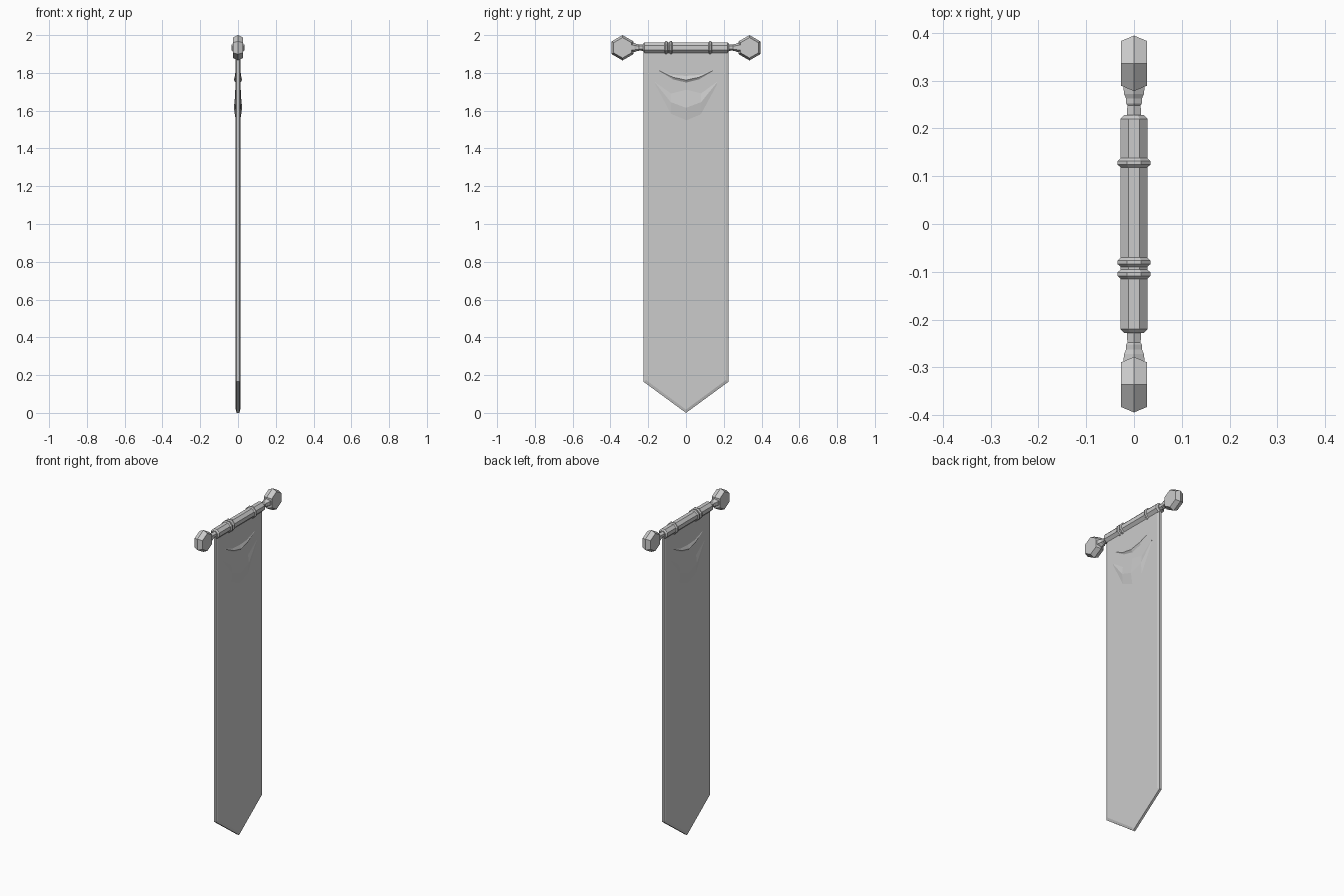
import bpy, bmesh
from math import sin, cos, pi

if "Cube" in bpy.data.objects:
    bpy.data.objects.remove(bpy.data.objects["Cube"])

ROD_Z = 1.934


def make_object(name, rings, cap=True, closed=True):
    """Skin a list of equal-length vertex rings into a flat-shaded mesh."""
    bm = bmesh.new()
    loops = [[bm.verts.new(p) for p in ring] for ring in rings]
    n = len(loops[0])
    for a, b in zip(loops, loops[1:]):
        for i in range(n if closed else n - 1):
            j = (i + 1) % n
            bm.faces.new((a[i], a[j], b[j], b[i]))
    if cap:
        bm.faces.new(loops[0])
        bm.faces.new(loops[-1])
    bmesh.ops.remove_doubles(bm, verts=bm.verts, dist=0.00001)
    bmesh.ops.recalc_face_normals(bm, faces=bm.faces)
    mesh = bpy.data.meshes.new(name)
    bm.to_mesh(mesh)
    bm.free()
    ob = bpy.data.objects.new(name, mesh)
    bpy.context.collection.objects.link(ob)
    return ob


def lathe_y(name, profile, sides, phase):
    """Turn (y, radius) pairs around the rod axis."""
    ang = [phase + 2 * pi * i / sides for i in range(sides)]
    return make_object(name, [[(r * sin(a), y, ROD_Z + r * cos(a)) for a in ang]
                              for y, r in profile])


# Cloth: pointed outline with bevelled border
def outline(x, d):
    return [(x, -0.225 + d, 1.925), (x, -0.225 + d, 0.165 + d * 0.6),
            (x, 0, d * 1.25), (x, 0.225 - d, 0.165 + d * 0.6),
            (x, 0.225 - d, 1.925)]


make_object("banner_cloth", [outline(-0.012, 0.014), outline(-0.007, 0),
                             outline(0.007, 0), outline(0.012, 0.014)])


# Draped folds: (y, top z, ridge z, bottom z, ridge depth), same on both faces
def fold(name, half, side):
    sections = [(-y, *rest) for y, *rest in half] + half[-2::-1]
    rings = [[(side * 0.0115, y, top), (side * depth, y, ridge),
              (side * 0.0115, y, low)]
             for y, top, ridge, low, depth in sections]
    make_object(name, rings)


upper_fold = [(0.143, 1.815, 1.812, 1.809, 0.0125), (0.07, 1.79, 1.777, 1.765, 0.018),
              (0.0, 1.785, 1.762, 1.748, 0.022)]
lower_fold = [(0.165, 1.755, 1.75, 1.735, 0.0125), (0.08, 1.695, 1.645, 1.578, 0.018),
              (0.0, 1.715, 1.615, 1.545, 0.022)]
for side, label in ((1, "right"), (-1, "left")):
    fold("upper_fold_" + label, upper_fold, side)
    fold("lower_fold_" + label, lower_fold, side)

# Octagonal cloth sleeve around the rod
lathe_y("rod_sleeve", [(-0.228, 0.022), (-0.22, 0.0305), (0.22, 0.0305),
                       (0.228, 0.022)], 8, pi / 8)

# Raised bands on the sleeve
for i, y in enumerate((-0.105, -0.08, 0.128)):
    lathe_y(f"band_{i + 1}", [(y - 0.011, 0.029), (y - 0.004, 0.037),
                              (y + 0.004, 0.037), (y + 0.011, 0.029)], 8, pi / 8)

# Necks and hexagonal finials at both ends
for s, label in ((1, "back"), (-1, "front")):
    lathe_y("neck_" + label, [(s * 0.215, 0.018), (s * 0.248, 0.016),
                              (s * 0.252, 0.019), (s * 0.262, 0.019),
                              (s * 0.272, 0.024), (s * 0.29, 0.026)], 6, 0)
    make_object("finial_" + label,
                [[(x, s * 0.336 + r * sin(k * pi / 3), ROD_Z - 0.001 + r * cos(k * pi / 3))
                  for k in range(6)]
                 for x, r in ((-0.027, 0.054), (0, 0.067), (0.027, 0.054))])
